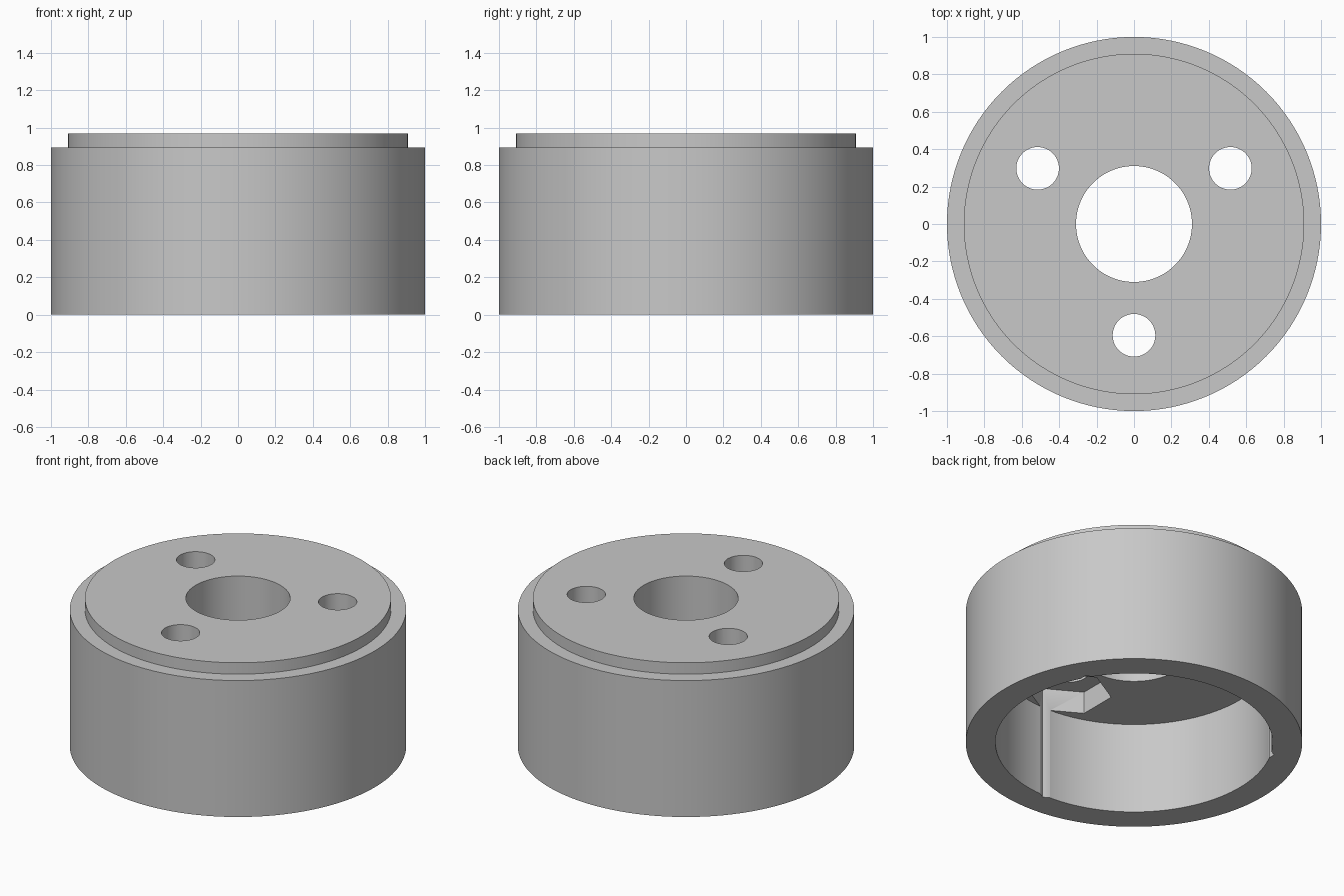
import bpy, bmesh, math

if "Cube" in bpy.data.objects:
    bpy.data.objects.remove(bpy.data.objects["Cube"], do_unlink=True)

SEGMENTS = 128
HOLE_RING = 0.595

# Single grey material
grey = bpy.data.materials.new("grey")
grey.use_nodes = True
color = (0.58, 0.58, 0.58, 1)
grey.diffuse_color = color
grey.node_tree.nodes["Principled BSDF"].inputs["Base Color"].default_value = color


def lathe(name, profile):
    """Turn a closed (radius, z) profile around the z axis."""
    bm = bmesh.new()
    rings = []
    for r, z in profile:
        rings.append([bm.verts.new((r * math.cos(a), r * math.sin(a), z))
                      for a in (2 * math.pi * i / SEGMENTS for i in range(SEGMENTS))])
    for k, ring in enumerate(rings):
        above = rings[(k + 1) % len(rings)]
        for i in range(SEGMENTS):
            j = (i + 1) % SEGMENTS
            bm.faces.new((ring[i], ring[j], above[j], above[i]))
    bmesh.ops.recalc_face_normals(bm, faces=bm.faces)
    mesh = bpy.data.meshes.new(name)
    bm.to_mesh(mesh)
    bm.free()
    mesh.materials.append(grey)
    obj = bpy.data.objects.new(name, mesh)
    bpy.context.collection.objects.link(obj)
    return obj


def cut(target, sides, radius, x, y, bottom, top):
    """Remove a vertical prism from the target."""
    bpy.ops.mesh.primitive_cylinder_add(vertices=sides, radius=radius, depth=top - bottom,
                                        location=(x, y, (top + bottom) / 2))
    cutter = bpy.context.object
    cutter.name = "cutter"
    cutter.hide_render = True
    cutter.data.materials.append(grey)
    mod = target.modifiers.new("cut", "BOOLEAN")
    mod.operation = "DIFFERENCE"
    mod.solver = "EXACT"
    mod.object = cutter
    bpy.context.view_layer.objects.active = target
    bpy.ops.object.modifier_apply(modifier=mod.name)
    bpy.data.objects.remove(cutter, do_unlink=True)


# Hollow cup with a stepped top and a central bore
cup = lathe("round_housing", [
    (0.31, 0.60), (0.824, 0.60), (0.824, 0), (1, 0),
    (1, 0.895), (0.91, 0.895), (0.91, 0.97), (0.31, 0.97)])

# Three bolt holes, each with a hexagonal nut pocket that grooves the inner wall
for degrees in (30, 150, 270):
    a = math.radians(degrees)
    x, y = HOLE_RING * math.cos(a), HOLE_RING * math.sin(a)
    cut(cup, 6, 0.25, x, y, -0.1, 0.745)
    cut(cup, 48, 0.114, x, y, 0.65, 1.1)

# Smooth round walls, sharp edges
bpy.ops.object.select_all(action="DESELECT")
cup.select_set(True)
bpy.context.view_layer.objects.active = cup
bpy.ops.object.shade_smooth_by_angle(angle=math.radians(30))
